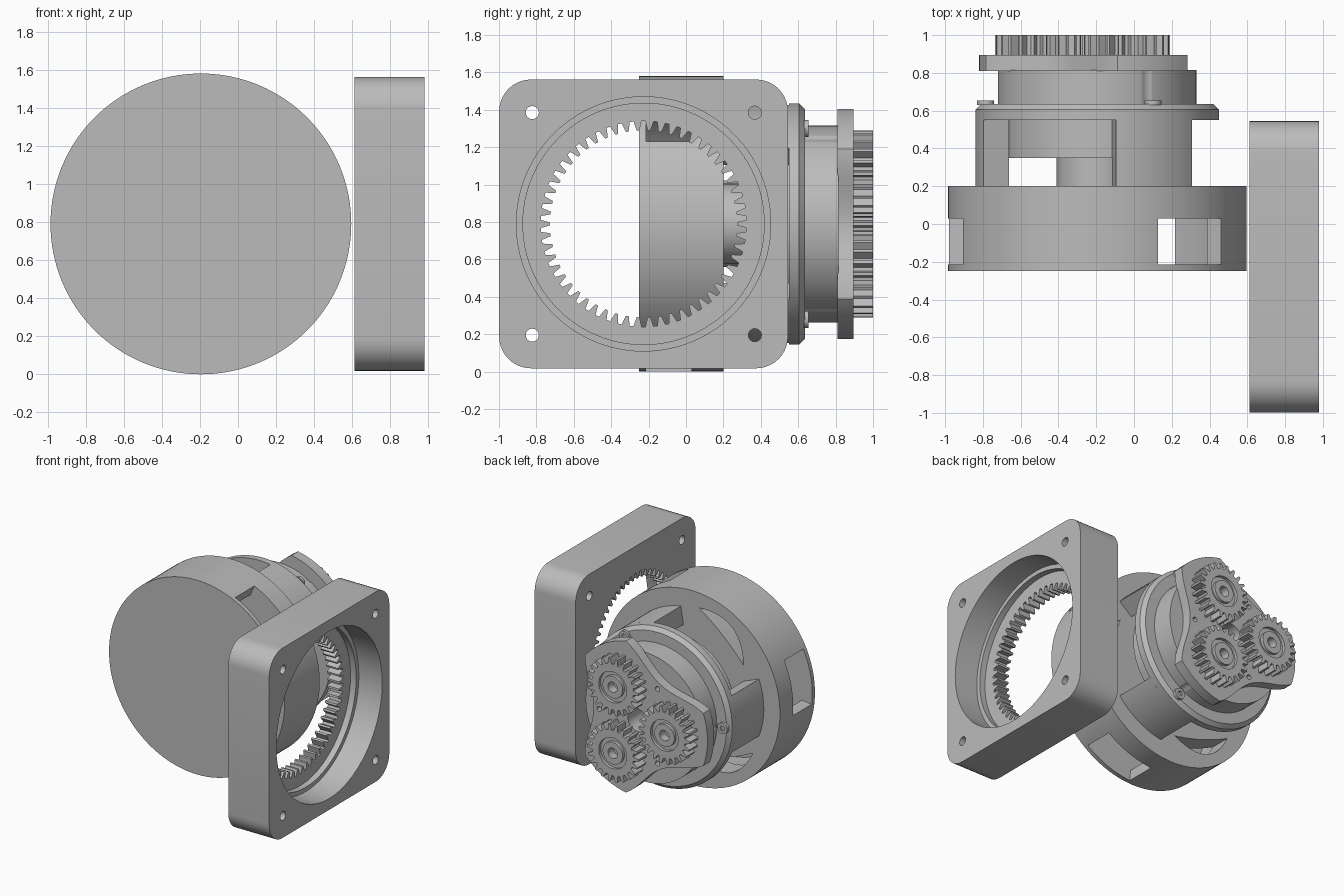
import bpy, bmesh
from math import sin, cos, radians, pi, hypot, atan2

if "Cube" in bpy.data.objects:
    bpy.data.objects.remove(bpy.data.objects["Cube"])

grey = bpy.data.materials.new("plain grey")
grey.use_nodes = True
grey.diffuse_color = (0.5, 0.5, 0.5, 1)
grey.node_tree.nodes["Principled BSDF"].inputs["Base Color"].default_value = grey.diffuse_color

CX, CZ = -0.195, 0.79      # axis of the drum assembly, along y
PY = -0.227                # axis of the ring housing, along x
THIRDS = (60, 180, 300)
GAPS = (0, 120, 240)


def polar(r, deg):
    return r * cos(radians(deg)), r * sin(radians(deg))


def circle(r, at=(0, 0), n=96):
    return [(at[0] + r * cos(2 * pi * i / n), at[1] + r * sin(2 * pi * i / n)) for i in range(n)]


def arc(r, a, b, n=16):
    return [polar(r, a + (b - a) * i / n) for i in range(n + 1)]


def sector(r0, r1, a, b):
    return arc(r1, a, b) + arc(r0, b, a)


def gear(teeth, root, tip, at=(0, 0)):
    step = 360 / teeth
    pts = []
    for i in range(teeth):
        for f, r in ((-.34, root), (-.13, tip), (.13, tip), (.34, root)):
            u, v = polar(r, (i + f) * step)
            pts.append((at[0] + u, at[1] + v))
    return pts


def prism(name, outline, d0, d1, axis="y", chamfer=0):
    """Extrude an outline along an axis; chamfer pulls in the far rim."""
    layers = [(d0, 0), (d1, 0)]
    if chamfer:
        layers = [(d0, 0), (d1 - chamfer, 0), (d1, chamfer)]
    bm = bmesh.new()
    rings = []
    for d, inset in layers:
        ring = []
        for u, v in outline:
            k = 1 - inset / hypot(u, v) if inset else 1
            co = (CX + u * k, d, CZ + v * k) if axis == "y" else (d, PY + u * k, CZ + v * k)
            ring.append(bm.verts.new(co))
        rings.append(ring)
    bm.faces.new(rings[0])
    bm.faces.new(rings[-1])
    n = len(outline)
    for lo, hi in zip(rings, rings[1:]):
        for i in range(n):
            bm.faces.new((lo[i], lo[(i + 1) % n], hi[(i + 1) % n], hi[i]))
    bmesh.ops.recalc_face_normals(bm, faces=bm.faces)
    mesh = bpy.data.meshes.new(name)
    bm.to_mesh(mesh)
    bm.free()
    mesh.materials.append(grey)
    ob = bpy.data.objects.new(name, mesh)
    bpy.context.collection.objects.link(ob)
    return ob


def cut(ob, outline, d0, d1, axis="y"):
    """Subtract a prism and bake the result."""
    cutter = prism("cutter", outline, d0, d1, axis)
    mod = ob.modifiers.new("cut", "BOOLEAN")
    mod.operation, mod.solver, mod.object = "DIFFERENCE", "EXACT", cutter
    graph = bpy.context.evaluated_depsgraph_get()
    mesh = bpy.data.meshes.new_from_object(ob.evaluated_get(graph))
    ob.modifiers.clear()
    ob.data = mesh
    bpy.data.objects.remove(cutter)


# Square ring housing with rounded corners, stepped bore and internal teeth
half, fillet = 0.772, 0.17
corners = []
for a, su, sv in ((0, 1, 1), (90, -1, 1), (180, -1, -1), (270, 1, -1)):
    c = half - fillet
    corners += [(su * c + u, sv * c + v) for u, v in arc(fillet, a, a + 90, 10)]
housing = prism("ring_gear_housing", corners, 0.612, 0.98, "x")
cut(housing, circle(0.68), 0.77, 1.1, "x")
cut(housing, circle(0.645), 0.72, 0.8, "x")
cut(housing, gear(54, 0.55, 0.5), 0.5, 0.75, "x")
for su in (-1, 1):
    for sv in (-1, 1):
        cut(housing, circle(0.035, (su * 0.595, sv * 0.595), 24), 0.5, 1.1, "x")

# Hollow drum with closed front, rim windows and leaf-shaped rear slots
drum = prism("drum", circle(0.79, n=128), -0.25, 0.2)
cut(drum, circle(0.70), -0.215, 0.03)
for a in GAPS:
    cut(drum, sector(0.6, 0.9, a + 34 - 0 + 0, a + 66), -0.215, 0.03)
    lean = radians(a + 12)
    leaf = []
    for side in (1, -1):
        for i in range(12):
            t = side * (-1 + i / 6)
            w, l = 0.06 * side * (1 - t * t) - 0.08 * t * t, 0.27 * t
            leaf.append((polar(0.63, a)[0] + w * cos(lean) - l * sin(lean),
                         polar(0.63, a)[1] + w * sin(lean) + l * cos(lean)))
    cut(drum, leaf, 0.0, 0.3)

# Legs joining the drum to the flange
for i, a in enumerate(THIRDS):
    prism(f"leg_{i + 1}", sector(0.5, 0.645, a - 21, a + 21), 0.195, 0.555)

# Central shaft and inner hub between the legs
prism("shaft", circle(0.215, n=64), 0.02, 0.36)
prism("inner_hub", circle(0.495), 0.35, 0.56)

# Flange with chamfered rear rim
prism("flange", circle(0.645), 0.55, 0.635, chamfer=0.03)

# Rear hub, scalloped where the screws sit
hub = prism("rear_hub", circle(0.527), 0.63, 0.815)
for i, a in enumerate(THIRDS):
    seat = polar(0.59, a)
    cut(hub, circle(0.07, seat, 32), 0.636, 0.9)
    screw = prism(f"screw_{i + 1}", circle(0.045, seat, 24), 0.63, 0.655)
    cut(screw, circle(0.022, seat, 6), 0.64, 0.7)
cut(hub, circle(0.09, n=32), 0.7, 0.9)

# Three-lobed planet carrier with concave sides
lobes = []
for a in THIRDS:
    lobes += arc(0.625, a - 20, a + 20, 10)
    u0, v0 = polar(0.625, a + 20)
    u1, v1 = polar(0.625, a + 100)
    for i in range(1, 16):
        t = i / 16
        u, v = u0 + (u1 - u0) * t, v0 + (v1 - v0) * t
        dip = 0.08 * (1 - cos(2 * pi * t)) / 2
        du, dv = polar(dip, a + 60)
        lobes.append((u - du, v - dv))
carrier = prism("planet_carrier", lobes, 0.81, 0.895)
cut(carrier, circle(0.09, n=32), 0.7, 1)
for a in GAPS:
    cut(carrier, circle(0.02, polar(0.35, a), 16), 0.83, 1)

# Planet gears with recessed webs and bored bosses
for i, a in enumerate(THIRDS):
    at = polar(0.31, a)
    planet = prism(f"planet_gear_{i + 1}", gear(22, 0.185, 0.232, at), 0.89, 1.0)
    cut(planet, circle(0.125, at, 40), 0.975, 1.1)
    boss = prism(f"planet_boss_{i + 1}", circle(0.09, at, 40), 0.96, 1.0)
    for part in (planet, boss):
        cut(part, circle(0.042, at, 24), 0.93, 1.1)

# Smooth the round walls, keep edges crisp
for ob in bpy.context.collection.objects:
    if ob.type == "MESH" and grey.name in ob.data.materials:
        bpy.ops.object.select_all(action="DESELECT")
        ob.select_set(True)
        bpy.context.view_layer.objects.active = ob
        bpy.ops.object.shade_smooth_by_angle(angle=radians(25))
